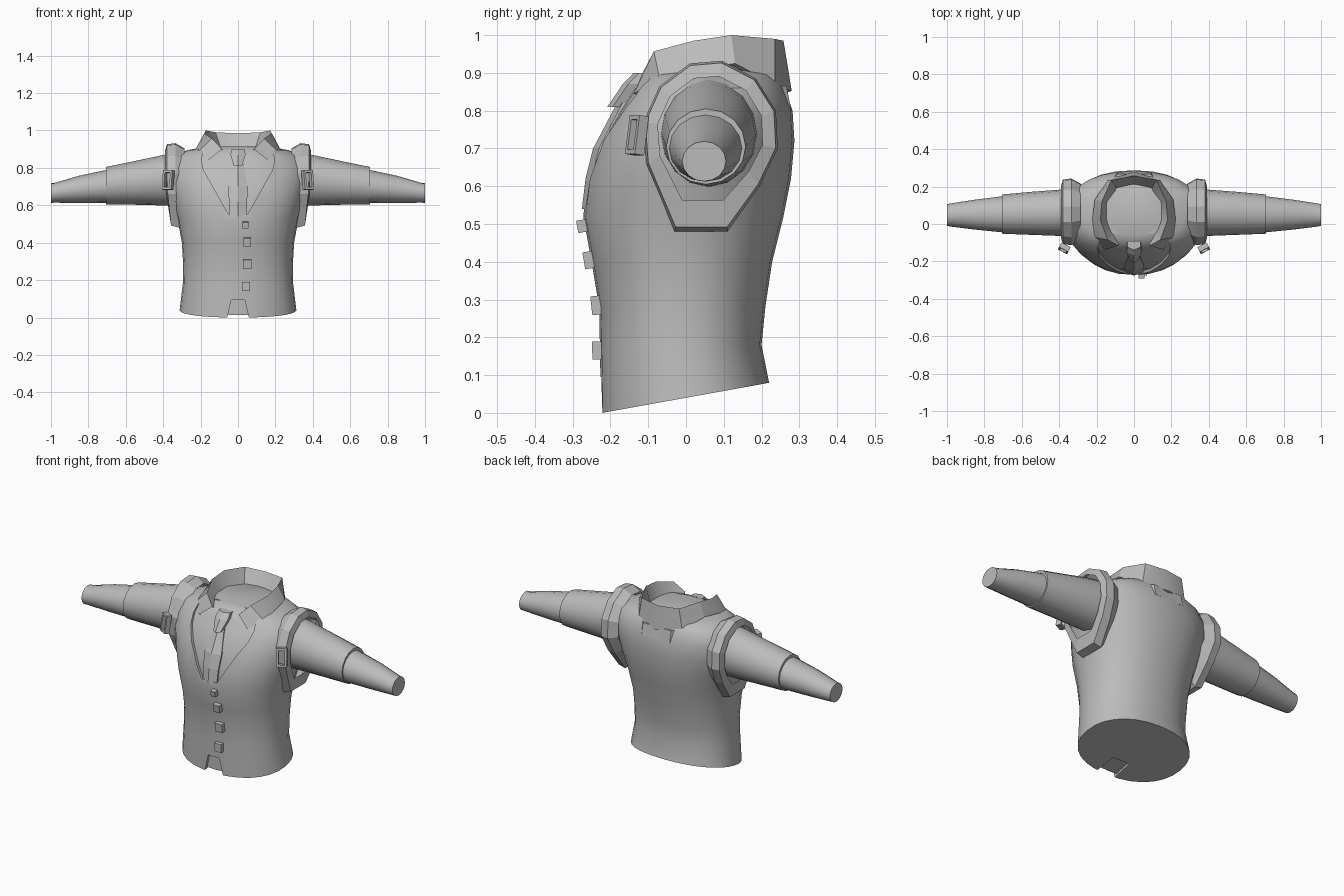
import bpy
import bmesh
from math import sin, cos, pi, atan2, radians
from mathutils import Matrix, Vector

if "Cube" in bpy.data.objects:
    bpy.data.objects.remove(bpy.data.objects["Cube"], do_unlink=True)

GREY = (0.5, 0.5, 0.5, 1.0)
cloth = bpy.data.materials.new("grey cloth")
cloth.use_nodes = True
cloth.diffuse_color = GREY
cloth.node_tree.nodes["Principled BSDF"].inputs["Base Color"].default_value = GREY


def finish(name, bm, smooth=None, mirror=False):
    """Turn a bmesh into a named object, optionally mirrored and smoothed."""
    bmesh.ops.recalc_face_normals(bm, faces=bm.faces[:])
    mesh = bpy.data.meshes.new(name)
    bm.to_mesh(mesh)
    bm.free()
    mesh.materials.append(cloth)
    obj = bpy.data.objects.new(name, mesh)
    bpy.context.collection.objects.link(obj)
    if mirror:
        obj.modifiers.new("Mirror", "MIRROR")
    if smooth:
        shade(obj, smooth)
    return obj


def activate(obj):
    bpy.ops.object.select_all(action="DESELECT")
    obj.select_set(True)
    bpy.context.view_layer.objects.active = obj


def shade(obj, degrees):
    activate(obj)
    bpy.ops.object.shade_smooth_by_angle(angle=radians(degrees))


def loft(bm, rows, closed=True, caps=True):
    """Bridge rows of points into a surface."""
    rows = [[bm.verts.new(point) for point in row] for row in rows]
    count = len(rows[0])
    for low, high in zip(rows, rows[1:]):
        for i in range(count if closed else count - 1):
            j = (i + 1) % count
            bm.faces.new((low[i], low[j], high[j], high[i]))
    if caps:
        bm.faces.new(rows[0])
        bm.faces.new(rows[-1])
    return bm


# Torso sections: height, half width, front depth, back depth
SECTIONS = [
    (0.04, 0.312, -0.225, 0.22), (0.18, 0.295, -0.228, 0.2),
    (0.28, 0.293, -0.23, 0.21), (0.4, 0.3, -0.25, 0.228),
    (0.52, 0.322, -0.272, 0.258), (0.62, 0.35, -0.26, 0.278),
    (0.72, 0.375, -0.235, 0.287), (0.8, 0.375, -0.19, 0.282),
    (0.86, 0.345, -0.15, 0.262), (0.895, 0.27, -0.125, 0.24),
    (0.915, 0.16, -0.08, 0.21)]
POWER = 2.2
HEM_SLOPE = 0.18


def rounded(value):
    return (1 if value > 0 else -1) * abs(value) ** (2 / POWER)


def torso(inset, lift, segments=28):
    rows = []
    for index, (z, half, front, back) in enumerate(SECTIONS):
        middle, depth = (front + back) / 2, (back - front) / 2 - inset
        row = []
        for k in range(segments):
            angle = 2 * pi * k / segments
            y = middle + depth * rounded(sin(angle))
            hem = HEM_SLOPE * y + lift if index == 0 else 0
            row.append(((half - inset) * rounded(cos(angle)), y, z + hem))
        rows.append(row)
    return loft(bmesh.new(), rows)


def front_y(x, z):
    """Depth of the front of the torso at x and z."""
    for low, high in zip(SECTIONS, SECTIONS[1:]):
        if z <= high[0]:
            break
    t = min(max((z - low[0]) / (high[0] - low[0]), 0), 1)
    half, front, back = [a + (b - a) * t for a, b in zip(low[1:], high[1:])]
    bulge = max(0, 1 - abs(x / half) ** POWER) ** (1 / POWER)
    return (front + back) / 2 - (back - front) / 2 * bulge


# Shirt body under the waistcoat
finish("shirt_body", torso(0.016, 0.01), 40)

# Waistcoat with a V neck and a notched hem cut out of its front
waistcoat = finish("waistcoat", torso(0, 0))
cut = bmesh.new()
for half_outline, near in [
        ([(0.05, 0.55), (0.185, 0.79), (0.195, 0.84), (0.17, 0.98)], -0.05),
        ([(0.07, -0.05), (0.035, 0.095)], -0.1)]:
    outline = half_outline + [(-x, z) for x, z in reversed(half_outline)]
    loft(cut, [[(x, y, z) for x, z in outline] for y in (-0.6, near)])
cutter = finish("neck_and_hem_cutter", cut)
cutter.hide_render = True
boolean = waistcoat.modifiers.new("Cut", "BOOLEAN")
boolean.operation = "DIFFERENCE"
boolean.solver = "EXACT"
boolean.object = cutter
activate(waistcoat)
bpy.ops.object.modifier_apply(modifier="Cut")
bpy.data.objects.remove(cutter, do_unlink=True)
shade(waistcoat, 35)


def draped(name, rows, raised):
    """Ridged piece following the chest; rows hold half width and height."""
    loops = []
    for half, z in rows:
        y = front_y(half, z) + 0.014
        loops.append([(-half, y + 0.03, z), (-half, y - raised, z),
                      (0, front_y(0, z) - raised, z),
                      (half, y - raised, z), (half, y + 0.03, z)])
    finish(name, loft(bmesh.new(), loops))


# Tie
draped("tie_blade", [(0.045, 0.54), (0.048, 0.62), (0.054, 0.7), (0.028, 0.82)], 0.006)
draped("tie_knot", [(0.022, 0.81), (0.04, 0.87), (0.036, 0.9)], 0.025)

# Folded collar: outer edge, top fold and inner stand, from front to back
outer = [(0.155, -0.138, 0.845), (0.215, -0.07, 0.885), (0.222, 0.03, 0.91),
         (0.21, 0.13, 0.925), (0.14, 0.235, 0.87), (0, 0.28, 0.852)]
fold = [(0.085, -0.115, 0.9), (0.14, -0.085, 0.957), (0.18, 0.02, 0.985),
        (0.172, 0.12, 1.0), (0.12, 0.235, 0.99), (0, 0.258, 0.985)]
stand = [(0.075, -0.085, 0.88), (0.1, -0.05, 0.89), (0.14, 0.03, 0.9),
         (0.14, 0.12, 0.9), (0.09, 0.185, 0.9), (0, 0.205, 0.9)]
under = [(x * 0.92, y * 0.92 + 0.005, z - 0.006) for x, y, z in outer]
collar = loft(bmesh.new(), [under, outer, fold, stand], closed=False, caps=False)
bmesh.ops.holes_fill(collar, edges=[])
finish("collar", collar, 30, mirror=True)

# Back neck band under the collar
band = []
for z, y in ((0.8, 0.275), (0.865, 0.262)):
    band.append([(-0.12, y - 0.03, z), (-0.09, y + 0.004, z), (0.09, y + 0.004, z),
                 (0.12, y - 0.03, z)])
finish("back_neck_band", loft(bmesh.new(), band))


def sleeve(name, sections, segments=16):
    """Sections hold x, y centre, z centre, y radius and z radius."""
    rows = []
    for x, y, z, wide, tall in sections:
        angles = [2 * pi * k / segments for k in range(segments)]
        rows.append([(x, y + wide * cos(a), z + tall * sin(a)) for a in angles])
    finish(name, loft(bmesh.new(), rows), 40, mirror=True)


# Upper sleeves and narrower forearm sleeves
sleeve("upper_sleeve", [(0.3, 0.06, 0.74, 0.128, 0.142), (0.39, 0.06, 0.735, 0.124, 0.136),
                        (0.55, 0.057, 0.72, 0.115, 0.117), (0.705, 0.053, 0.705, 0.105, 0.1)])
sleeve("forearm_sleeve", [(0.69, 0.052, 0.702, 0.098, 0.09),
                          (0.85, 0.05, 0.685, 0.08, 0.073),
                          (0.98, 0.048, 0.667, 0.062, 0.053),
                          (1.0, 0.048, 0.666, 0.058, 0.053)])

# Shoulder straps: angular bands around the arms, dropping under the armpit
path = [(-0.03, 0.48), (0.11, 0.48), (0.195, 0.6), (0.243, 0.7), (0.238, 0.8),
        (0.185, 0.885), (0.095, 0.932), (0.01, 0.925), (-0.07, 0.865),
        (-0.113, 0.77), (-0.105, 0.66)]


def strap_loop(offset, scale):
    loop = []
    for y, z in path:
        low = max(0, 0.7 - z)
        loop.append((0.335 + offset - low * 0.1, 0.06 + (y - 0.06) * scale,
                     0.745 + (z - 0.745) * (scale - low * (1 - scale) * 2)))
    return loop


strap = loft(bmesh.new(), [strap_loop(-0.05, 0.85), strap_loop(0, 1),
                           strap_loop(0.045, 0.97), strap_loop(0.055, 0.78)], caps=False)
finish("shoulder_strap", strap, mirror=True)


def add_box(bm, centre, size, turn):
    bmesh.ops.create_cube(bm, size=1, matrix=Matrix.Translation(centre)
                          @ turn @ Matrix.Diagonal((*size, 1)))


# Strap buckles: four bars around a gap
buckle = bmesh.new()
turn = Matrix.Rotation(radians(28), 4, "Z") @ Matrix.Rotation(radians(-8), 4, "X")
for side in (-1, 1):
    for offset, size in [((0.022 * side, 0, 0), (0.012, 0.028, 0.104)),
                         ((0, 0, 0.046 * side), (0.034, 0.028, 0.012))]:
        add_box(buckle, Vector((0.373, -0.13, 0.735)) + turn @ Vector(offset), size, turn)
finish("strap_buckle", buckle, mirror=True)

# Square buttons down the front
buttons = bmesh.new()
for x, z, size in [(0.04, 0.495, 0.033), (0.05, 0.405, 0.045),
                   (0.05, 0.285, 0.05), (0.043, 0.165, 0.048)]:
    slope = front_y(x, z + 0.02) - front_y(x, z - 0.02)
    tilt = Matrix.Rotation(-atan2(slope, 0.04), 4, "X")
    add_box(buttons, (x, front_y(x, z) - 0.006, z), (size * 0.9, 0.032, size), tilt)
finish("buttons", buttons)
